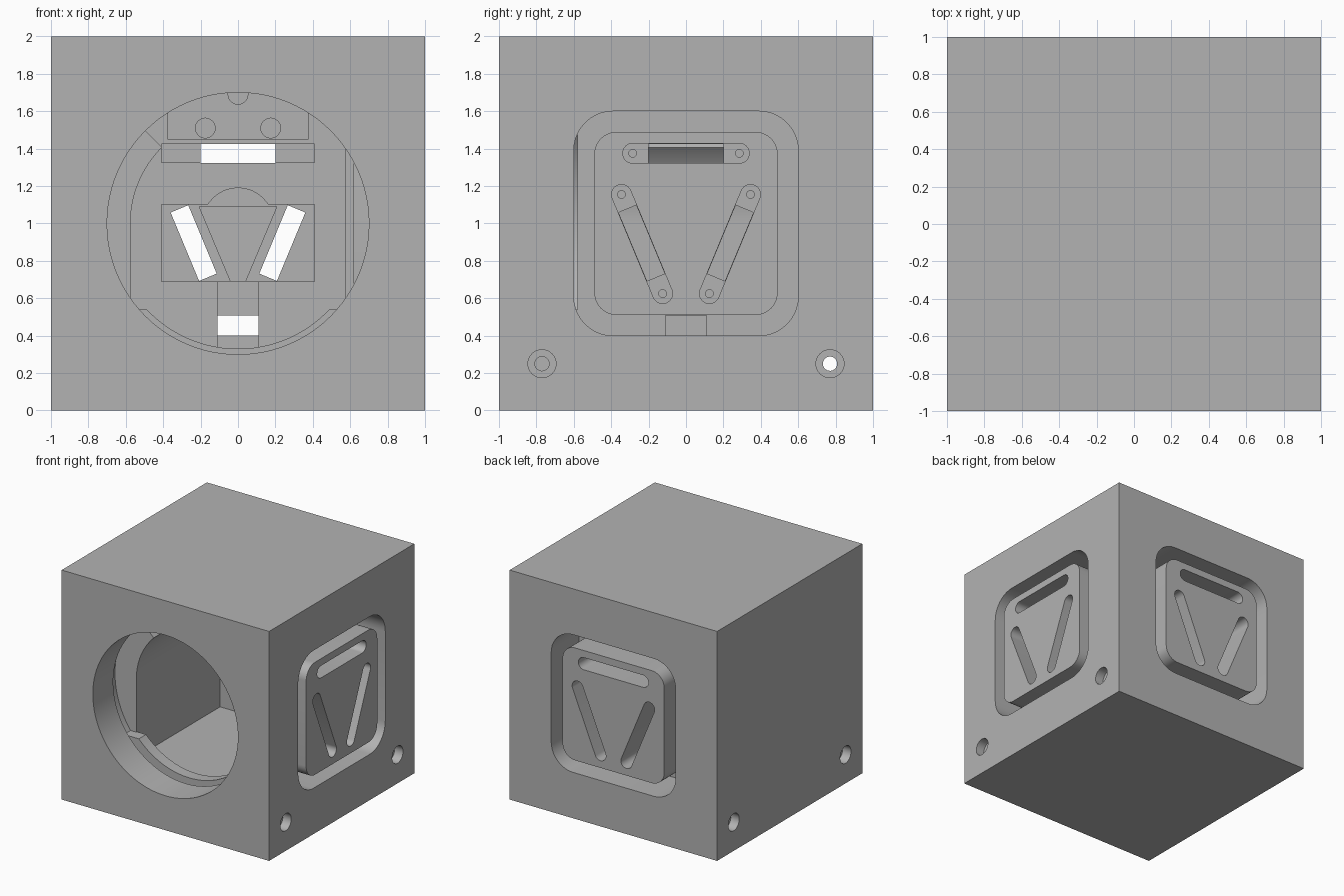
import bpy, bmesh, math
from mathutils import Vector

cube = bpy.data.objects.get("Cube")
if cube:
    bpy.data.objects.remove(cube, do_unlink=True)

grey = bpy.data.materials.new("plain grey")
grey.use_nodes = True
colour = (0.45, 0.45, 0.45, 1)
grey.diffuse_color = colour
grey.node_tree.nodes["Principled BSDF"].inputs["Base Color"].default_value = colour

# Each side frame maps (across, height, depth from the outside) to space
SIDES = {
    "front": lambda u, v, d: (u, d - 1, v),
    "back": lambda u, v, d: (u, 1 - d, v),
    "right": lambda u, v, d: (1 - d, u, v),
    "left": lambda u, v, d: (d - 1, u, v),
}


def prism(name, side, outline, start, end):
    """Extrude a 2D outline through a range of depths on one side."""
    place = SIDES[side]
    bm = bmesh.new()
    near = [bm.verts.new(place(u, v, start)) for u, v in outline]
    far = [bm.verts.new(place(u, v, end)) for u, v in outline]
    bm.faces.new(near)
    bm.faces.new(far)
    n = len(outline)
    for i in range(n):
        j = (i + 1) % n
        bm.faces.new((near[i], near[j], far[j], far[i]))
    bmesh.ops.recalc_face_normals(bm, faces=bm.faces)
    mesh = bpy.data.meshes.new(name)
    bm.to_mesh(mesh)
    bm.free()
    mesh.materials.append(grey)
    obj = bpy.data.objects.new(name, mesh)
    bpy.context.collection.objects.link(obj)
    return obj


def arc(u, v, r, a, b, n=16):
    steps = [math.radians(a + (b - a) * i / n) for i in range(n + 1)]
    return [(u + r * math.cos(t), v + r * math.sin(t)) for t in steps]


def circle(u, v, r, n=32):
    return arc(u, v, r, 0, 360, n)[:-1]


def rect(u0, u1, v0, v1):
    return [(u0, v0), (u1, v0), (u1, v1), (u0, v1)]


def rounded_square(half, r):
    c = half - r
    corners = [(c, c, 0), (-c, c, 90), (-c, -c, 180), (c, -c, 270)]
    return [p for u, v, a in corners for p in arc(u, 1 + v, r, a, a + 90, 10)]


def stadium(p, q, r):
    a = math.degrees(math.atan2(q[1] - p[1], q[0] - p[0]))
    return arc(*q, r, a - 90, a + 90) + arc(*p, r, a + 90, a + 270)


def bar(p, q, r):
    p, q = Vector(p), Vector(q)
    side = (q - p).normalized().orthogonal() * r
    return [tuple(w) for w in (p - side, q - side, q + side, p + side)]


body = prism("cube_housing", "front", rect(-1, 1, 0, 2), 0, 2)


def combine(operation, side, outline, start, end):
    tool = prism("tool", side, outline, start, end)
    tool.hide_render = True
    mod = body.modifiers.new("shape", "BOOLEAN")
    mod.operation = operation
    mod.solver = "EXACT"
    mod.object = tool
    bpy.context.view_layer.objects.active = body
    bpy.ops.object.modifier_apply(modifier=mod.name)
    bpy.data.objects.remove(tool, do_unlink=True)


def cut(*args):
    combine("DIFFERENCE", *args)


def add(*args):
    combine("UNION", *args)


# Front opening, lens seat and main cavity with an arched left shoulder
cut("front", circle(0, 1, 0.7, 96), -0.1, 0.3)
cut("front", circle(0, 1, 0.78, 96), 0.28, 0.42)
cavity = [(0.575, 0.32), (0.575, 1.75), (-0.55, 1.75), (-0.55, 1.55)]
cavity += arc(0, 1, 0.575, 135, 180) + [(-0.575, 0.32)]
cut("front", cavity, 0.4, 1.575)

# Curved retaining rib under the opening
edge = math.degrees(math.asin(0.46 / 0.67))
rib = arc(0, 1, 0.67, 180 + edge, 360 - edge, 40)
rib += arc(0, 1, 0.79, 324.4, 215.6, 40)
add("front", rib, 0.33, 0.43)

# Sunken groove around a flush slotted panel
BROW = ((-0.285, 1.375), (0.285, 1.375))
for side in ("back", "right"):
    cut(side, rounded_square(0.6, 0.21), -0.1, 0.38)
    add(side, rounded_square(0.49, 0.12), 0, 0.4)

    # Pockets behind the panel
    cut(side, rect(-0.41, 0.41, 1.325, 1.425), 0.34, 0.45)
    cut(side, rect(-0.41, 0.41, 0.69, 1.1), 0.36, 0.45)
    cut(side, circle(0, 1, 0.19), 0.365, 0.45)
    add(side, [(-0.21, 1.09), (0, 0.59), (0.21, 1.09)], 0.35, 0.42)
    cut(side, rect(-0.11, 0.11, 0.33, 0.69), 0.405, 0.45)
    cut(side, rect(-0.11, 0.11, 0.402, 0.508), 0.35, 0.45)

    # Slots with ledges at their ends and a clear middle
    slots = [(BROW, ((-0.2, 1.375), (0.2, 1.375)))]
    for s in (-1, 1):
        slots.append((((s * 0.345, 1.155), (s * 0.125, 0.625)),
                      ((s * 0.313, 1.078), (s * 0.161, 0.712))))
    for ends, middle in slots:
        cut(side, stadium(*ends, 0.053), -0.1, 0.3)
        cut(side, bar(*middle, 0.051), 0.25, 0.47)
        for end in ends:
            cut(side, circle(*end, 0.021, 16), 0.25, 0.33)

# Recessed mount with screw seats, high on the inner back wall
cut("back", rect(-0.375, 0.375, 1.45, 1.7), 0.4, 0.45)
for u, v in ((-0.175, 1.51), (0.175, 1.51), (0, 1.69)):
    cut("back", circle(u, v, 0.053, 24), 0.39, 0.42)

# Side screw holes: the rear pair meets, the front pair is blind
for side in ("right", "left"):
    for u in (-0.77, 0.77):
        cut(side, circle(u, 0.25, 0.075), -0.1, 0.08)
        cut(side, circle(u, 0.25, 0.038), 0.05, 0.2 if u < 0 else 1.05)

# Flat caps with smooth round walls
body.select_set(True)
bpy.context.view_layer.objects.active = body
bpy.ops.object.shade_smooth_by_angle(angle=math.radians(25))
